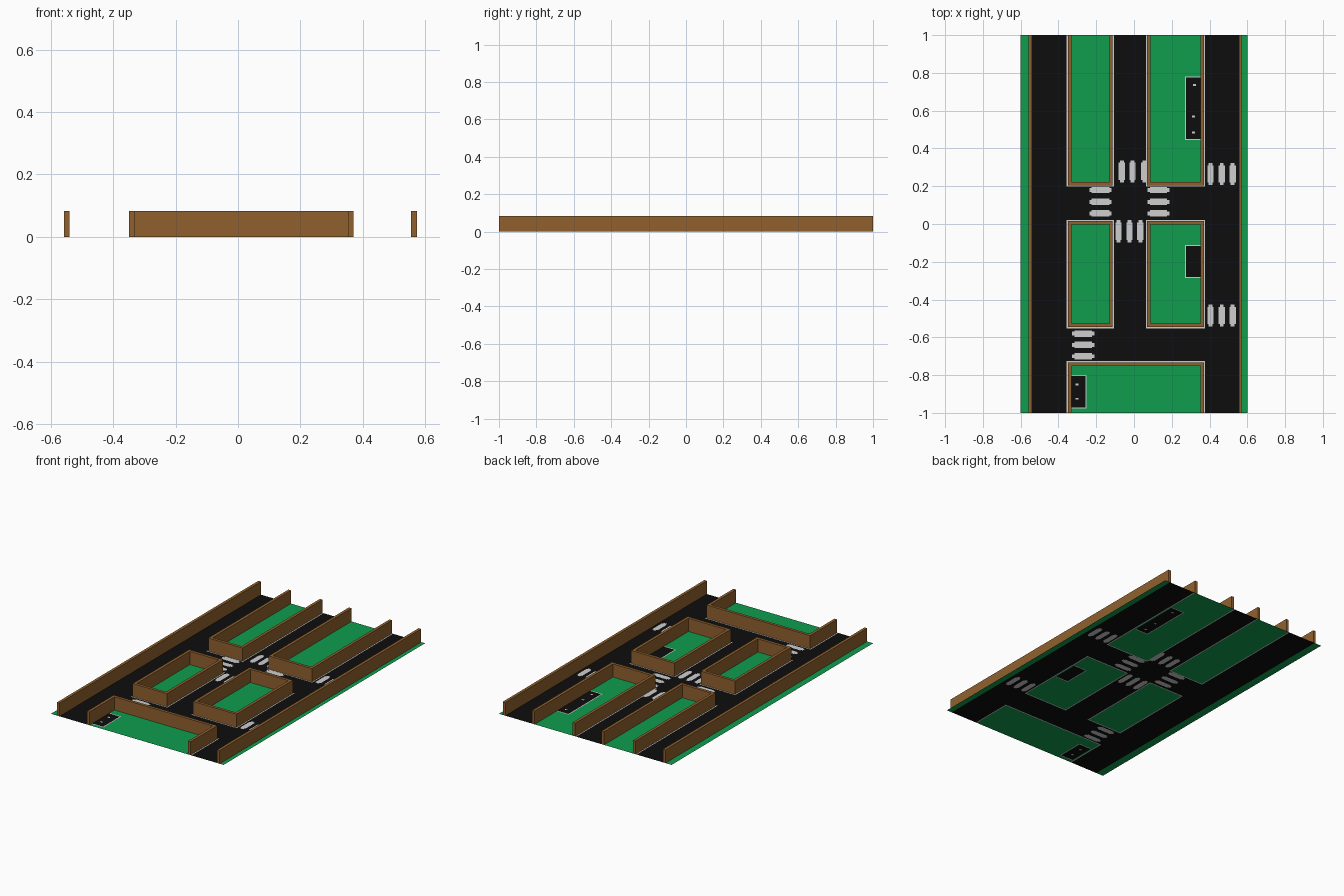
import bpy, bmesh

if "Cube" in bpy.data.objects:
    bpy.data.objects.remove(bpy.data.objects["Cube"])

WALL_H, WALL_T = 0.083, 0.018


def material(name, rgb):
    m = bpy.data.materials.new(name)
    m.diffuse_color = (*rgb, 1)
    m.use_nodes = True
    m.node_tree.nodes["Principled BSDF"].inputs["Base Color"].default_value = m.diffuse_color
    return m


ASPHALT = material("asphalt black", (0.004, 0.004, 0.004))
GRASS = material("grass green", (0.005, 0.34, 0.076))
PAINT = material("road paint white", (0.62, 0.62, 0.62))
WOOD = material("wood brown", (0.28, 0.118, 0.027))


def make_object(name, bm, mats):
    me = bpy.data.meshes.new(name)
    bm.to_mesh(me)
    bm.free()
    for m in mats:
        me.materials.append(m)
    ob = bpy.data.objects.new(name, me)
    bpy.context.collection.objects.link(ob)


# City blocks: name, x0, x1, y0, y1, open side
blocks = [
    ("back_left_block", -0.35, -0.113, 0.205, 1.0, "back"),
    ("back_right_block", 0.07, 0.37, 0.205, 1.0, "back"),
    ("middle_left_block", -0.35, -0.113, -0.545, 0.015, None),
    ("middle_right_block", 0.07, 0.37, -0.545, 0.015, None),
    ("front_block", -0.35, 0.37, -1.0, -0.733, "front"),
]

# Painted areas of the ground, later ones on top: x0, x1, y0, y1, material index
rects = [(-0.6, 0.6, -1, 1, 0),
         (-0.6, -0.55, -1, 1, 1), (0.563, 0.6, -1, 1, 1)]
CURB = 0.007
for _, x0, x1, y0, y1, _ in blocks:
    rects.append((x0 - CURB, x1 + CURB, max(y0 - CURB, -1), min(y1 + CURB, 1), 2))
    rects.append((x0, x1, y0, y1, 1))

# Parking bays with a white edge
for x0, x1, y0, y1 in [(0.275, 0.362, 0.45, 0.775),
                       (0.275, 0.362, -0.28, -0.117),
                       (-0.342, -0.257, -0.972, -0.806)]:
    e = 0.006
    rects.append((x0 - e * (x0 > 0), x1 + e * (x0 < 0), y0 - e, y1 + e, 2))
    rects.append((x0, x1, y0, y1, 0))
# Small bay marks
for x, y in [(0.32, 0.735), (0.315, 0.57), (0.316, 0.484), (-0.302, -0.85), (-0.302, -0.925)]:
    rects.append((x - 0.008, x + 0.008, y - 0.005, y + 0.005, 2))


# Crosswalk stripes with stepped round ends
def crosswalk(centres, lo, hi, along_y):
    for c in centres:
        for half, trim in ((0.017, 0.012), (0.01, 0.0)):
            a, b = (c - half, c + half), (lo + trim, hi - trim)
            rects.append((*a, *b, 2) if along_y else (*b, *a, 2))


crosswalk((-0.064, -0.008, 0.054), 0.22, 0.337, True)
crosswalk((-0.082, -0.024, 0.034), -0.098, 0.02, True)
crosswalk((0.18, 0.117, 0.056), -0.236, -0.118, False)
crosswalk((0.18, 0.117, 0.056), 0.072, 0.188, False)
crosswalk((0.405, 0.464, 0.522), 0.207, 0.322, True)
crosswalk((0.405, 0.464, 0.522), -0.542, -0.427, True)
crosswalk((-0.58, -0.64, -0.70), -0.327, -0.21, False)

# Ground sheet: cut along every edge of the painted areas
xs = sorted({round(v, 4) for r in rects for v in r[0:2]})
ys = sorted({round(v, 4) for r in rects for v in r[2:4]})
bm = bmesh.new()
grid = [[bm.verts.new((x, y, 0)) for x in xs] for y in ys]
for j in range(len(ys) - 1):
    for i in range(len(xs) - 1):
        f = bm.faces.new((grid[j][i], grid[j][i + 1], grid[j + 1][i + 1], grid[j + 1][i]))
        c = f.calc_center_median()
        for x0, x1, y0, y1, mi in rects:
            if x0 < c.x < x1 and y0 < c.y < y1:
                f.material_index = mi
make_object("ground", bm, [ASPHALT, GRASS, PAINT])


# Wall between an outer and an inner outline, no underside
def wall(name, outer, inner, closed):
    bm = bmesh.new()
    ring = [[bm.verts.new((*p, z)) for p, z in
             ((o, 0), (o, WALL_H), (i, WALL_H), (i, 0))] for o, i in zip(outer, inner)]
    n = len(ring)
    for k in range(n if closed else n - 1):
        a, b = ring[k], ring[(k + 1) % n]
        for s in range(3):
            bm.faces.new((a[s], b[s], b[s + 1], a[s + 1]))
    if not closed:
        bm.faces.new(ring[0])
        bm.faces.new(ring[-1][::-1])
    bmesh.ops.recalc_face_normals(bm, faces=bm.faces)
    # Make sure the top faces up
    if any(f.normal.z < -0.5 for f in bm.faces):
        bmesh.ops.reverse_faces(bm, faces=bm.faces)
    make_object(name, bm, [WOOD])


def corners(x0, x1, y0, y1, first):
    pts = [(x0, y1), (x0, y0), (x1, y0), (x1, y1)]
    return pts if first != "front" else [pts[1], pts[0], pts[3], pts[2]]


# Block walls
for name, x0, x1, y0, y1, side in blocks:
    t = WALL_T
    iy0 = y0 if side == "front" else y0 + t
    iy1 = y1 if side == "back" else y1 - t
    wall(name + "_wall", corners(x0, x1, y0, y1, side),
         corners(x0 + t, x1 - t, iy0, iy1, side), side is None)

# Long outer walls
for name, x in (("left_outer_wall", -0.558), ("right_outer_wall", 0.555)):
    wall(name, [(x, -1), (x, 1)], [(x + WALL_T, -1), (x + WALL_T, 1)], False)
